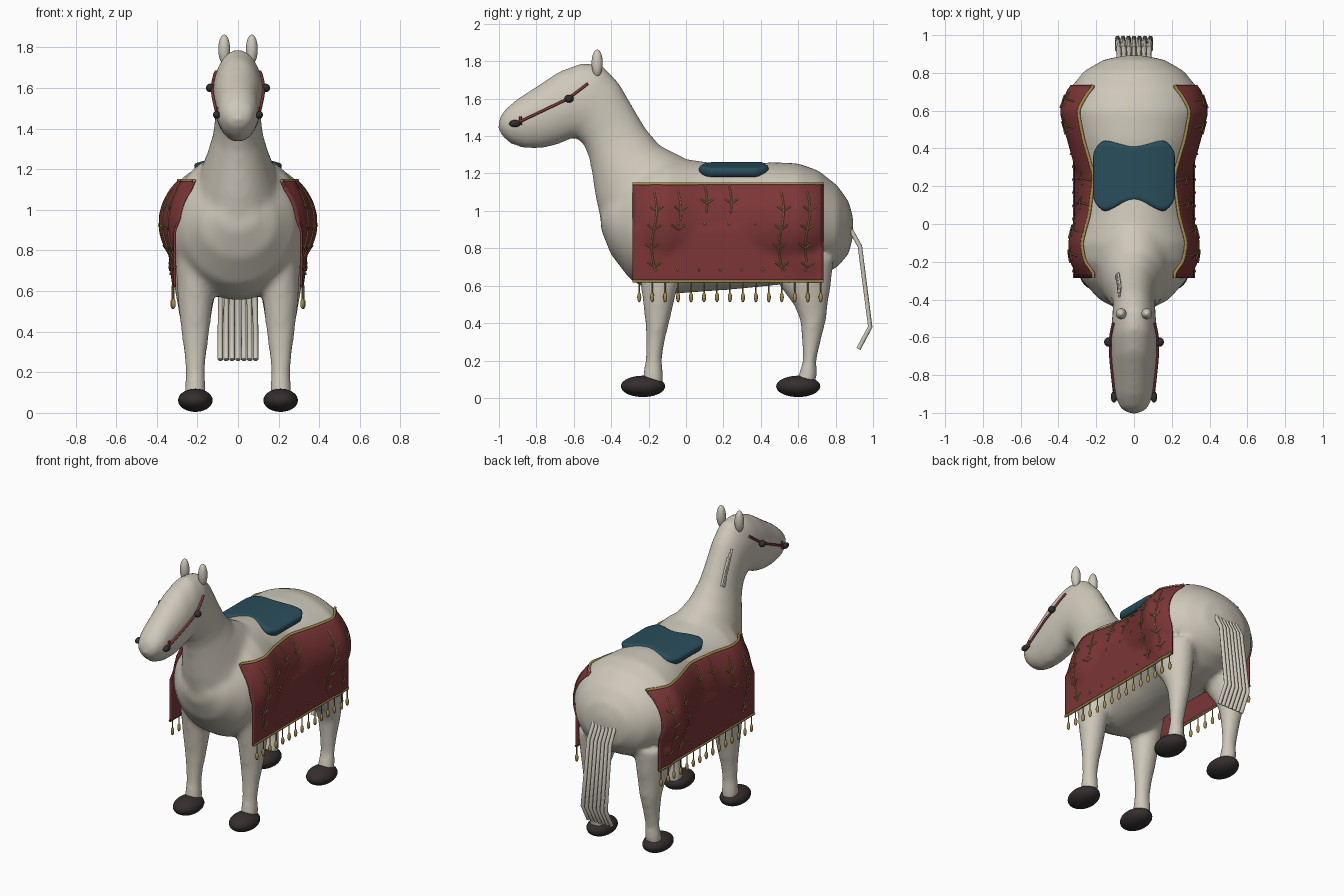
import bpy, bmesh, math
from mathutils import Vector, Matrix
from mathutils.bvhtree import BVHTree

if "Cube" in bpy.data.objects:
    bpy.data.objects.remove(bpy.data.objects["Cube"])


def material(name, rgb):
    m = bpy.data.materials.new(name)
    m.diffuse_color = (*rgb, 1)
    m.use_nodes = True
    m.node_tree.nodes["Principled BSDF"].inputs["Base Color"].default_value = m.diffuse_color
    return m


CREAM = material("cream", (0.62, 0.58, 0.49))
RED = material("dark red cloth", (0.20, 0.036, 0.038))
TEAL = material("teal", (0.022, 0.075, 0.105))
GOLD = material("gold", (0.38, 0.26, 0.075))
DARK = material("dark brown", (0.035, 0.027, 0.027))


def add_object(name, data, mat):
    ob = bpy.data.objects.new(name, data)
    bpy.context.collection.objects.link(ob)
    data.materials.append(mat)
    return ob


def from_bmesh(name, bm, mat, smooth=True):
    bmesh.ops.recalc_face_normals(bm, faces=bm.faces)
    for f in bm.faces:
        f.smooth = smooth
    me = bpy.data.meshes.new(name)
    bm.to_mesh(me)
    bm.free()
    return add_object(name, me, mat)


def bake(ob):
    """Replace an object by its evaluated mesh."""
    dg = bpy.context.evaluated_depsgraph_get()
    me = bpy.data.meshes.new_from_object(ob.evaluated_get(dg))
    name = ob.name
    bpy.data.objects.remove(ob)
    new = bpy.data.objects.new(name, me)
    bpy.context.collection.objects.link(new)
    return new


def loft(bm, stations, x0=0, n=28):
    """Elliptic rings spanning two side-view points, with a half width."""
    rings = []
    for ya, za, yb, zb, w in stations:
        ring = []
        for i in range(n):
            t = 2 * math.pi * i / n
            c = math.cos(t) / 2
            ring.append(bm.verts.new((x0 + w * math.sin(t),
                                      (ya + yb) / 2 + (yb - ya) * c,
                                      (za + zb) / 2 + (zb - za) * c)))
        rings.append(ring)
    for a, b in zip(rings, rings[1:]):
        for i in range(n):
            bm.faces.new((a[i], a[(i + 1) % n], b[(i + 1) % n], b[i]))
    bm.faces.new(rings[0])
    bm.faces.new(rings[-1])


def ball(bm, centre, radii, seg=20):
    mtx = Matrix.Translation(centre) @ Matrix.Diagonal((*radii, 1))
    bmesh.ops.create_uvsphere(bm, u_segments=seg, v_segments=max(6, seg * 2 // 3),
                              radius=1, matrix=mtx)


def tubes(name, paths, r, mat, res=1):
    cu = bpy.data.curves.new(name, 'CURVE')
    cu.dimensions = '3D'
    cu.bevel_depth = r
    cu.bevel_resolution = res
    cu.use_fill_caps = True
    for path in paths:
        sp = cu.splines.new('POLY')
        sp.points.add(len(path) - 1)
        for p, co in zip(sp.points, path):
            p.co = (*co, 1)
    return bake(add_object(name, cu, mat))


# Body: torso, neck with head, and legs fused into one skin
bm = bmesh.new()
torso = [(.893, .97, .86, .05), (.87, 1.05, .77, .16), (.81, 1.135, .70, .265),
         (.71, 1.215, .645, .345), (.6, 1.255, .615, .385), (.45, 1.26, .60, .345),
         (.25, 1.24, .58, .29), (.05, 1.27, .565, .30), (-.1, 1.29, .555, .34),
         (-.2, 1.27, .575, .33), (-.3, 1.2, .635, .275), (-.4, 1.1, .765, .185),
         (-.455, 1.02, .90, .08)]
loft(bm, [(y, b, y, t, w) for y, t, b, w in torso], n=40)
loft(bm, [(-.44, .88, .05, 1.2, .24), (-.485, 1.08, -.02, 1.29, .185),
          (-.502, 1.20, -.14, 1.35, .15), (-.52, 1.29, -.215, 1.44, .123),
          (-.55, 1.36, -.275, 1.54, .113), (-.60, 1.395, -.355, 1.68, .114),
          (-.65, 1.37, -.45, 1.78, .121), (-.70, 1.35, -.56, 1.79, .124),
          (-.78, 1.333, -.68, 1.745, .119), (-.87, 1.335, -.80, 1.665, .107),
          (-.94, 1.36, -.90, 1.60, .097), (-.988, 1.405, -.965, 1.545, .072),
          (-1.004, 1.44, -.997, 1.50, .035)])
front = [(-.27, .02, .8, .10), (-.235, -.055, .55, .087), (-.217, -.09, .4, .07),
         (-.213, -.115, .3, .057), (-.217, -.128, .2, .047), (-.23, -.12, .12, .053),
         (-.24, -.12, .06, .05)]
hind = [(.44, .79, .75, .12), (.50, .775, .6, .10), (.575, .758, .5, .083),
        (.61, .75, .42, .07), (.62, .72, .3, .055), (.625, .697, .2, .047),
        (.60, .70, .12, .053), (.58, .69, .06, .05)]
for s in (-1, 1):
    for leg in (front, hind):
        loft(bm, [(a, z, b, z, w) for a, b, z, w in leg], s * .21)
body = from_bmesh("body", bm, CREAM)
rm = body.modifiers.new("fuse", 'REMESH')
rm.mode = 'VOXEL'
rm.voxel_size = 0.017
rm.use_smooth_shade = True
sm = body.modifiers.new("soften", 'SMOOTH')
sm.factor = 0.5
sm.iterations = 9
body = bake(body)
if not body.data.materials:
    body.data.materials.append(CREAM)
skin = BVHTree.FromPolygons([v.co for v in body.data.vertices],
                            [p.vertices for p in body.data.polygons])

# Hooves
bm = bmesh.new()
for x in (-.21, .21):
    for y in (-.23, .60):
        ball(bm, (x, y, .062), (.085, .118, .057), 28)
from_bmesh("hooves", bm, DARK)

# Ears
bm = bmesh.new()
for s in (-1, 1):
    ball(bm, (s * .068, -.475, 1.79), (.029, .03, .073))
from_bmesh("ears", bm, CREAM)


# Side cloths follow the flank and hang straight below it
def cloth_x(y, z):
    hit = skin.ray_cast(Vector((1, y, z)), Vector((-1, 0, 0)))[0]
    floor = .305 if z < .9 else .305 - (z - .9) * .40
    return max(hit.x if hit else 0, floor) + .012


Y0, Y1, Z0, Z1 = -.285, .735, .62, 1.15


def lerp(a, b, n):
    return [a + (b - a) * i / n for i in range(n + 1)]


bm = bmesh.new()
for s in (-1, 1):
    rows = [[bm.verts.new((s * cloth_x(y, z), y, z)) for y in lerp(Y0, Y1, 44)]
            for z in lerp(Z0, Z1, 24)]
    for a, b in zip(rows, rows[1:]):
        for i in range(44):
            f = (a[i], a[i + 1], b[i + 1], b[i])
            bm.faces.new(f if s > 0 else f[::-1])
for f in bm.faces:
    f.smooth = True
me = bpy.data.meshes.new("side_cloths")
bm.to_mesh(me)
bm.free()
cloth = add_object("side_cloths", me, RED)
so = cloth.modifiers.new("thickness", 'SOLIDIFY')
so.thickness = 0.012
so.offset = -1


def on_cloth(s, y, z, lift=.002):
    return (s * (cloth_x(y, z) + lift), y, z)


# Gold trim, vines and fringe strings
trim, vines, strings = [], [], []
vine_list = [(-.17, 1.10, .68), (-.04, 1.10, .95), (.10, 1.14, .99),
             (.23, 1.14, .99), (.51, 1.10, .68), (.65, 1.10, .73)]
tassel_y = lerp(-.25, .72, 14)
for s in (-1, 1):
    for z in (Z0 + .004, Z1 - .006):
        trim.append([on_cloth(s, y, z, -.004) for y in lerp(Y0, Y1, 44)])
    for y, top, low in vine_list:
        n = round((top - low) / .02)
        vines.append([on_cloth(s, y + .013 * math.sin((top - z) * 16), z)
                      for z in lerp(top, low, n)])
        for k in range(1, round((top - low) / .1) + 1):
            z = top - .1 * k
            yc = y + .013 * math.sin((top - z) * 16)
            vines.append([on_cloth(s, yc + d, z + abs(d) * .7)
                          for d in (-.034, -.017, 0, .017, .034)])
    for y in tassel_y:
        x = s * cloth_x(y, Z0)
        strings.append([(x, y, Z0), (x, y, .55)])
tubes("cloth_trim", trim, .009, GOLD)
tubes("embroidered_vines", vines, .0045, GOLD, 0)
tubes("fringe_strings", strings, .004, GOLD, 0)

# Tassel drops and sewn beads
bm = bmesh.new()
for s in (-1, 1):
    for y in tassel_y:
        ball(bm, (s * cloth_x(y, Z0), y, .538), (.011, .011, .027), 10)
    for y in lerp(-.16, .64, 7):
        ball(bm, on_cloth(s, y, .685), (.005, .006, .006), 8)
    for y in (-.04, .1, .23, .37):
        ball(bm, on_cloth(s, y, .93), (.005, .006, .006), 8)
from_bmesh("tassels_and_beads", bm, GOLD)

# Saddle: pad with waisted ends, drooping at the sides
bm = bmesh.new()
rows = []
for u in lerp(-1, 1, 20):
    x = .222 * u
    flare = .03 * math.sin(min(1, abs(u) / .75) * math.pi / 2) ** 2
    cut = .07 * max(0, (abs(u) - .72) / .28) ** 2
    lo, hi = .125 - 2 * flare + cut, .415 + flare - cut
    rows.append([bm.verts.new((x, y, 1.262 - .75 * x * x)) for y in lerp(lo, hi, 12)])
for a, b in zip(rows, rows[1:]):
    for i in range(12):
        bm.faces.new((a[i], b[i], b[i + 1], a[i + 1]))
saddle = from_bmesh("saddle", bm, TEAL)
so = saddle.modifiers.new("thickness", 'SOLIDIFY')
so.thickness = 0.05
so.offset = -1 if saddle.data.polygons[0].normal.z > 0 else 1
ss = saddle.modifiers.new("round", 'SUBSURF')
ss.levels = ss.render_levels = 1

# Tail: parallel strands bent in side view
tubes("tail", [[(i * .026, .875, .91), (i * .027, .93, .81),
                (i * .029, .985, .38), (i * .029, .922, .262)]
               for i in range(-3, 4)], .0135, CREAM)


# Mane wisps lying on one side of the neck
def on_skin(p, lift):
    co, no, _, _ = skin.find_nearest(Vector(p))
    return co + no * lift


tubes("mane_wisps", [[on_skin((-.10, -.37 + d + .10 * t, 1.65 - d - .22 * t), .004)
                      for t in lerp(0, 1 - 6 * d, 6)] for d in (0, .022, .044)],
      .007, CREAM)


# Bridle straps, with dark eyes and bit studs
def cheek(s, y, z, lift):
    hit = skin.ray_cast(Vector((1, y, z)), Vector((-1, 0, 0)))[0]
    return (s * ((hit.x if hit else .08) + lift), y, z)


straps = []
bm = bmesh.new()
for s in (-1, 1):
    straps.append([cheek(s, -.92 + .29 * t, 1.462 + .138 * t, .005) for t in lerp(0, 1, 10)]
                  + [cheek(s, -.63 + .105 * t, 1.60 + .08 * t, .005) for t in lerp(.1, 1, 5)])
    straps.append([cheek(s, -.885, z, .003) for z in (1.46, 1.48, 1.505)])
    ball(bm, cheek(s, -.625, 1.60, .016), (.022, .025, .021), 14)
    ball(bm, cheek(s, -.915, 1.467, .012), (.018, .031, .019), 14)
tubes("bridle_straps", straps, .008, RED)
from_bmesh("eyes_and_bit_studs", bm, DARK)
